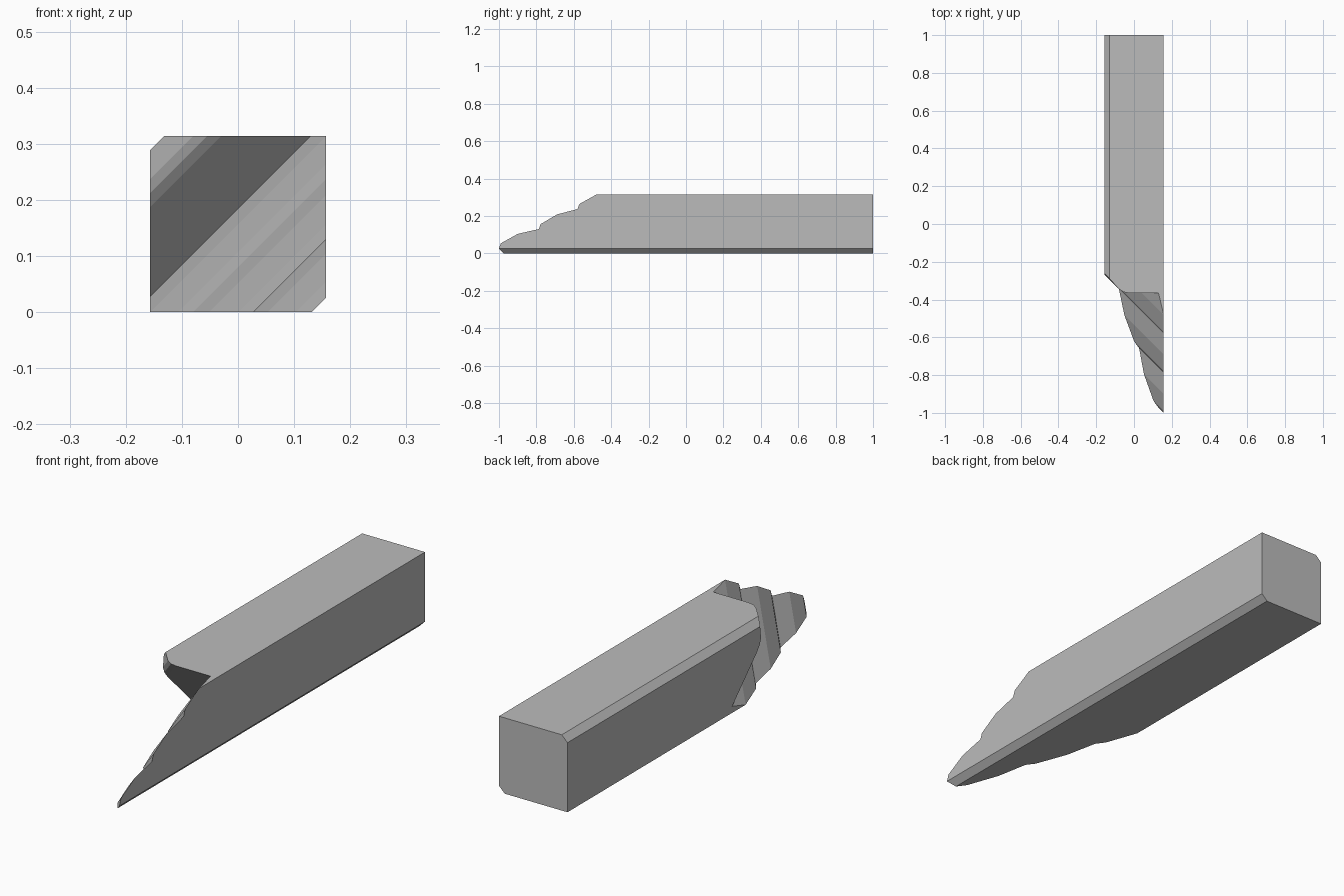
import bpy
import bmesh
from mathutils import Vector

HALF = 0.157      # half the beam width
TOP = 0.314       # beam height
EDGE = 0.288      # height left beside a chamfer

cube = bpy.data.objects.get("Cube")
if cube:
    bpy.data.objects.remove(cube, do_unlink=True)

timber = bpy.data.materials.new("plain grey")
timber.use_nodes = True
grey = (0.5, 0.5, 0.5, 1.0)
timber.diffuse_color = grey
timber.node_tree.nodes["Principled BSDF"].inputs["Base Color"].default_value = grey


def prism(name, outline, sweep):
    """Closed prism: a planar outline swept along a vector."""
    bm = bmesh.new()
    face = bm.faces.new([bm.verts.new(p) for p in outline])
    swept = bmesh.ops.extrude_face_region(bm, geom=[face], use_keep_orig=True)
    moved = [v for v in swept["geom"] if isinstance(v, bmesh.types.BMVert)]
    bmesh.ops.translate(bm, verts=moved, vec=sweep)
    bmesh.ops.recalc_face_normals(bm, faces=bm.faces)
    mesh = bpy.data.meshes.new(name)
    bm.to_mesh(mesh)
    bm.free()
    mesh.materials.append(timber)
    obj = bpy.data.objects.new(name, mesh)
    bpy.context.scene.collection.objects.link(obj)
    return obj


# Square beam with two opposite long edges chamfered
c = HALF - (TOP - EDGE)
section = [(-HALF, 0), (c, 0), (HALF, TOP - EDGE),
           (HALF, TOP), (-c, TOP), (-HALF, EDGE)]
beam = prism("beam", [(x, -1.2, z) for x, z in section], Vector((0, 2.2, 0)))

# Stepped break profile: (offset across the diagonal, depth along the beam)
steps = [(-0.4, -0.415), (-0.288, -0.418), (-0.237, -0.424), (-0.212, -0.415),
         (-0.187, -0.395), (-0.027, -0.235), (0, -0.323), (0.05, -0.413),
         (0.077, -0.423), (0.106, -0.533), (0.158, -0.621), (0.184, -0.63),
         (0.21, -0.743), (0.26, -0.833), (0.287, -0.843), (0.4, -0.85)]
outline = steps + [(0.4, -2.5), (-0.4, -2.5)]


def on_diagonal(s, w, t=-0.5):
    x = s / 2 + t
    return (x, w - x, HALF - s / 2 + t)


# The break runs obliquely: across, up and forward in equal measure
cutter = prism("break_cutter", [on_diagonal(s, w) for s, w in outline],
               Vector((1, -1, 1)))
cutter.hide_render = True

cut = beam.modifiers.new("splintered_end", 'BOOLEAN')
cut.operation = 'DIFFERENCE'
cut.solver = 'EXACT'
cut.object = cutter
bpy.context.view_layer.objects.active = beam
bpy.ops.object.modifier_apply(modifier=cut.name)
bpy.data.objects.remove(cutter, do_unlink=True)
